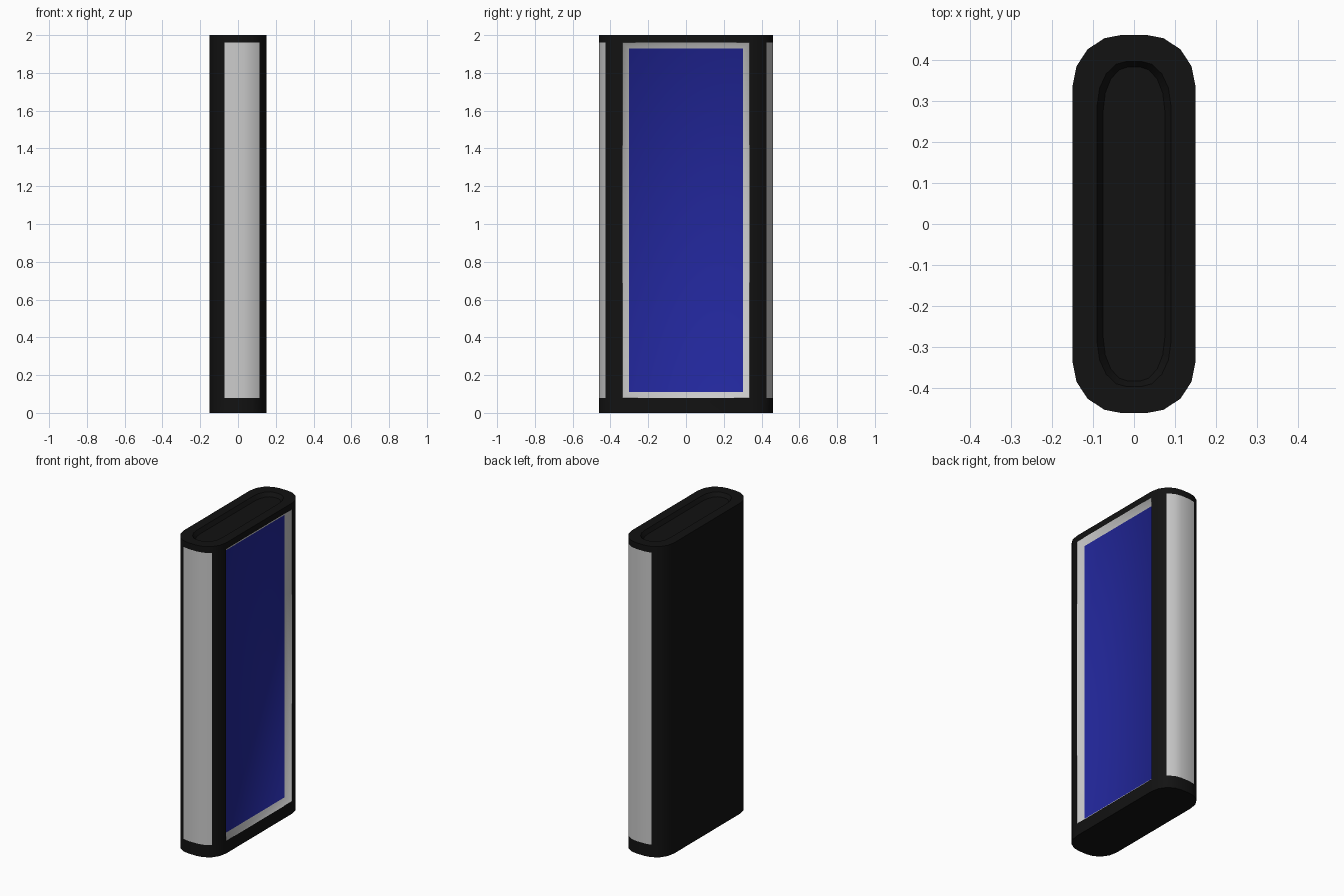
import bpy

if "Cube" in bpy.data.objects:
    bpy.data.objects.remove(bpy.data.objects["Cube"])

black = bpy.data.materials.new("black_shell")
black.diffuse_color = (0.006, 0.006, 0.006, 1)
black.use_nodes = True
black.node_tree.nodes["Principled BSDF"].inputs["Base Color"].default_value = black.diffuse_color
blue = bpy.data.materials.new("blue_panel")
blue.diffuse_color = (0.016, 0.02, 0.33, 1)
blue.use_nodes = True
blue.node_tree.nodes["Principled BSDF"].inputs["Base Color"].default_value = blue.diffuse_color


def make(name, verts, faces, materials=(), indices=None, angle=0.7):
    """Create an object from only the vertices its faces use."""
    used = sorted({v for f in faces for v in f})
    remap = {v: i for i, v in enumerate(used)}
    mesh = bpy.data.meshes.new(name)
    mesh.from_pydata([verts[v] for v in used], [],
                     [[remap[v] for v in f] for f in faces])
    for m in materials:
        mesh.materials.append(m)
    if indices:
        mesh.polygons.foreach_set("material_index", indices)
    ob = bpy.data.objects.new(name, mesh)
    bpy.context.collection.objects.link(ob)
    bpy.ops.object.select_all(action='DESELECT')
    ob.select_set(True)
    bpy.context.view_layer.objects.active = ob
    bpy.ops.object.shade_smooth_by_angle(angle=angle)
    return ob


# Plan outline: one rounded quarter mirrored to all four corners
q = [(0.15, 0.335), (0.14, 0.385), (0.113, 0.426), (0.072, 0.453), (0.03, 0.461)]
loop = (q + [(-x, y) for x, y in reversed(q)]
        + [(-x, -y) for x, y in q] + [(x, -y) for x, y in reversed(q)])
n = len(loop)

# Stacked rings (height, x scale, y scale); the last two sink the top tray
rings = [(0, 1, 1), (0.08, 1, 1), (1.96, 1, 1), (2, 1, 1),
         (2, 0.6, 0.86), (1.975, 0.5, 0.83)]
verts = [(x * sx, y * sy, z) for z, sx, sy in rings for x, y in loop]

# Sort the wall faces into shell and end strips, leaving the panel opening
shell = [list(reversed(range(n))), list(range(5 * n, 6 * n))]
strips = {"back_strip": [], "front_strip": []}
for r in range(len(rings) - 1):
    for i in range(n):
        j = (i + 1) % n
        face = [r * n + i, r * n + j, (r + 1) * n + j, (r + 1) * n + i]
        if r == 1 and i == n - 1:
            continue
        if r == 1 and 2 <= i <= 5:
            strips["back_strip"].append(face)
        elif r == 1 and 13 <= i <= 16:
            strips["front_strip"].append(face)
        else:
            shell.append(face)

make("shell", verts, shell, [black])
for name, faces in strips.items():
    make(name, verts, faces)

# Recessed display: sloping grey frame around a blue panel


def rect(x, y, z0, z1):
    return [(x, -y, z0), (x, y, z0), (x, y, z1), (x, -y, z1)]


pv = rect(0.15, 0.335, 0.08, 1.96) + rect(0.12, 0.303, 0.11, 1.928)
pf = [[i, (i + 1) % 4, (i + 1) % 4 + 4, i + 4] for i in range(4)] + [[4, 5, 6, 7]]
grey = bpy.data.materials.new("grey_frame")
grey.diffuse_color = (0.8, 0.8, 0.8, 1)
grey.use_nodes = True
grey.node_tree.nodes["Principled BSDF"].inputs["Base Color"].default_value = grey.diffuse_color
make("display_panel", pv, pf, [grey, blue], [0, 0, 0, 0, 1], angle=1.5)
